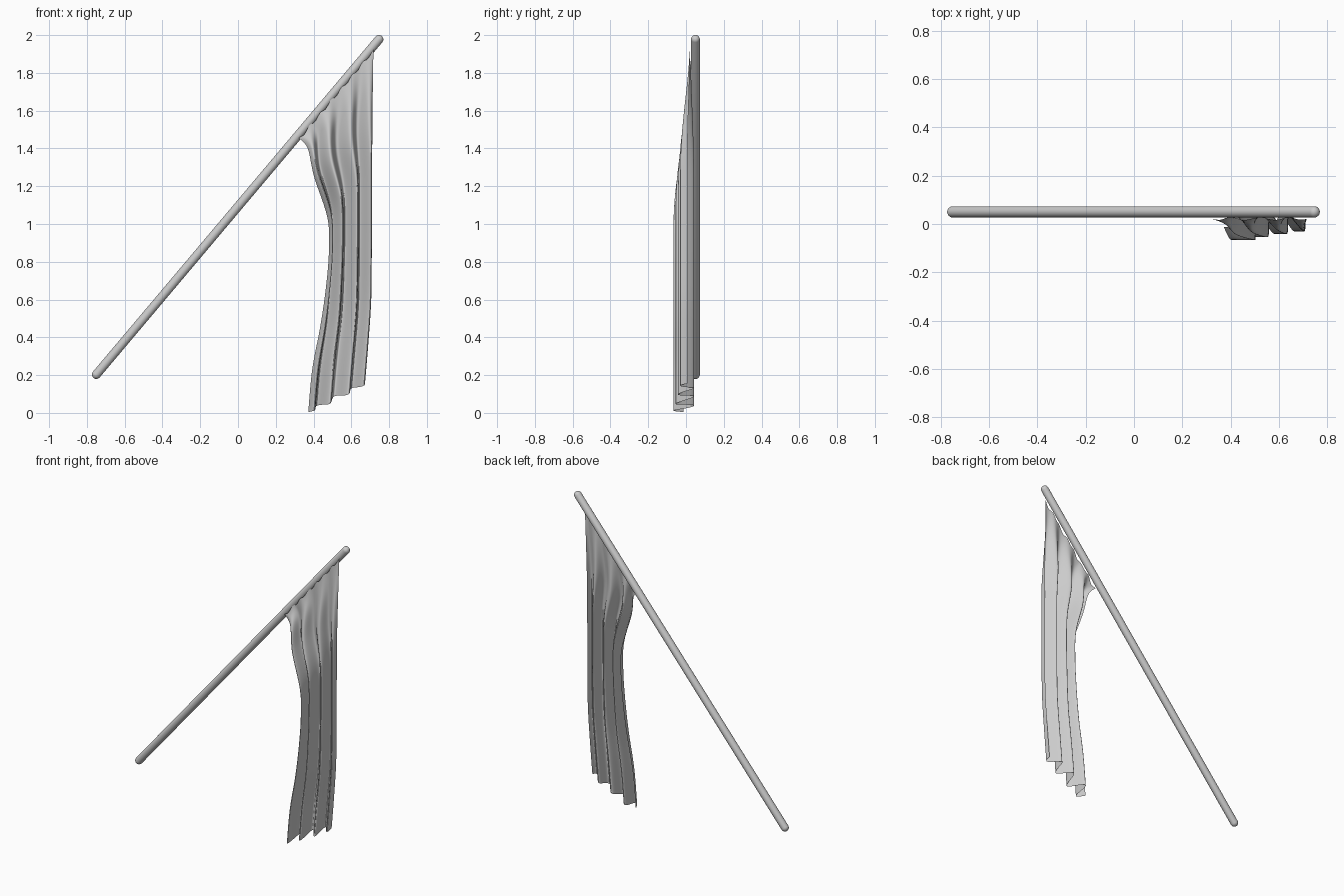
import bpy, bmesh, math
from mathutils import Vector

if "Cube" in bpy.data.objects:
    bpy.data.objects.remove(bpy.data.objects["Cube"])


def finish(name, bm, angle=60):
    mesh = bpy.data.meshes.new(name)
    bm.to_mesh(mesh)
    bm.free()
    ob = bpy.data.objects.new(name, mesh)
    bpy.context.collection.objects.link(ob)
    bpy.ops.object.select_all(action='DESELECT')
    ob.select_set(True)
    bpy.context.view_layer.objects.active = ob
    bpy.ops.object.shade_smooth_by_angle(angle=math.radians(angle))
    return ob


def spline(pts, t):
    """Catmull-Rom point at t in 0..1 through evenly spaced control points."""
    s = t * (len(pts) - 1)
    i = min(int(s), len(pts) - 2)
    f = s - i
    p = [Vector(pts[max(0, min(len(pts) - 1, i + k))]) for k in (-1, 0, 1, 2)]
    return 0.5 * (2 * p[1] + (p[2] - p[0]) * f
                  + (2 * p[0] - 5 * p[1] + 4 * p[2] - p[3]) * f ** 2
                  + (3 * p[1] - p[0] - 3 * p[2] + p[3]) * f ** 3)


def smooth(t):
    t = max(0.0, min(1.0, t))
    return t * t * (3 - 2 * t)


# Slanted pole with rounded ends
A, B, R = Vector((-0.75, 0.05, 0.203)), Vector((0.746, 0.05, 1.977)), 0.0235
length, SEG, CAP = (B - A).length, 32, 6
profile = [(R * math.cos(a), -R * math.sin(a)) for a in
           [math.pi / 2 * (1 - i / CAP) for i in range(CAP + 1)]]
profile += [(r, length - h) for r, h in reversed(profile)]
bm = bmesh.new()
verts = [bm.verts.new((r, 0, h)) for r, h in profile]
edges = [bm.edges.new(e) for e in zip(verts, verts[1:])]
bmesh.ops.spin(bm, geom=verts + edges, cent=(0, 0, 0), axis=(0, 0, 1),
               angle=2 * math.pi, steps=SEG)
bmesh.ops.remove_doubles(bm, verts=bm.verts, dist=1e-5)
bmesh.ops.recalc_face_normals(bm, faces=bm.faces)
pole = finish("pole", bm)
pole.location = A
pole.rotation_euler = (0, math.atan2(B.x - A.x, B.z - A.z), 0)

# Draped flag: left and right outlines (x, z), filled with hanging pleats
LEFT = [(.322, 1.455), (.369, 1.40), (.403, 1.25), (.474, 1.03), (.481, .85),
        (.465, .66), (.436, .46), (.393, .23), (.372, .004)]
RIGHT = [(.717, 1.925), (.714, 1.75), (.712, 1.55), (.710, 1.33), (.709, 1.1),
         (.708, .86), (.705, .6), (.69, .37), (.672, .155)]
NU, NV, FOLDS = 160, 90, 3.5
bm = bmesh.new()
grid = []
for j in range(NV + 1):
    v = j / NV
    l, r = spline(LEFT, v), spline(RIGHT, v)
    grow = smooth(0.06 + v / 0.42)
    # cloth bunches to the left where the free corner swings in
    bunch = 1 + 0.25 * smooth(v / 0.3) * (1 - smooth((v - 0.4) / 0.5))
    row = []
    for i in range(NU + 1):
        u = i / NU
        th = 2 * math.pi * FOLDS * (u + 0.025 * math.sin(2 * math.pi * u))
        wave = math.sin(th)
        amp = (0.055 - 0.020 * u) * (0.1 + 0.9 * grow)
        mid = 0.022 + (-0.035 + 0.020 * u) * grow
        x = l.x + (r.x - l.x) * u ** bunch + 0.012 * grow * wave
        y = mid - amp * wave
        # scalloped hoist and slightly uneven hem
        z = l.y + (r.y - l.y) * u
        z -= 0.014 * (1 - smooth(v * 8)) * math.sin(math.pi * 7 * u) ** 2
        z -= 0.008 * smooth((v - 0.85) / 0.15) * wave * math.sin(math.pi * u)
        row.append(bm.verts.new((x, y, z)))
    grid.append(row)
for a, b in zip(grid, grid[1:]):
    for i in range(NU):
        bm.faces.new((a[i], b[i], b[i + 1], a[i + 1]))
finish("flag", bm, 80)
